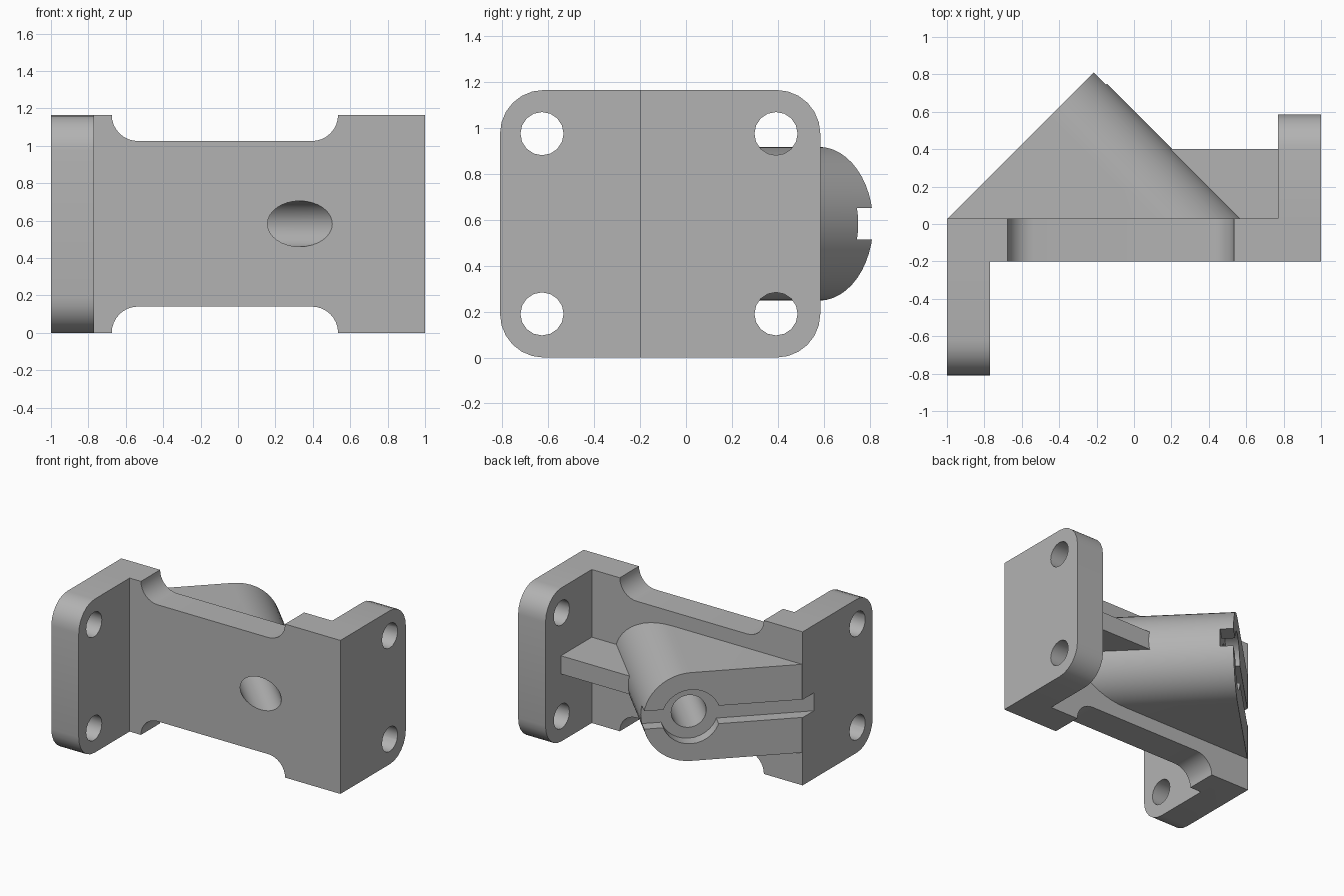
import bpy
import bmesh
from math import sin, cos, radians, sqrt
from mathutils import Vector, Matrix

cube = bpy.data.objects.get("Cube")
if cube:
    bpy.data.objects.remove(cube, do_unlink=True)

HEIGHT = 1.165
MID = HEIGHT / 2
THICK = 0.23
FRONT, BACK = -0.2, 0.03      # faces of the web plate
CORNER = 0.19                 # flange corner radius
BOSS_R = 0.335
RECESS = 0.092                # depth of the groove and counterbore

X, Y, Z = Vector((1, 0, 0)), Vector((0, 1, 0)), Vector((0, 0, 1))
ALONG = Vector((1, 1, 0)).normalized()     # along the slanted boss face
INWARD = Vector((1, -1, 0)).normalized()   # down the boss axis
BOSS_CENTRE = Vector((-0.447, 0.578, MID))

grey = bpy.data.materials.new("machined grey")
grey.use_nodes = True
grey.diffuse_color = (0.45, 0.45, 0.45, 1)
grey.node_tree.nodes["Principled BSDF"].inputs["Base Color"].default_value = grey.diffuse_color


def arc(cx, cy, r, start, end, steps):
    angles = [radians(start + (end - start) * i / steps) for i in range(steps + 1)]
    return [(cx + r * cos(a), cy + r * sin(a)) for a in angles]


def prism(name, points, origin, u, v, w, depth, clips=()):
    """Extrude a 2D outline along w; each clip (point, normal) trims the far side."""
    bm = bmesh.new()
    face = bm.faces.new([bm.verts.new(origin + u * a + v * b) for a, b in points])
    new = bmesh.ops.extrude_face_region(bm, geom=[face])["geom"]
    bmesh.ops.translate(bm, vec=w * depth,
                        verts=[g for g in new if isinstance(g, bmesh.types.BMVert)])
    for point, normal in clips:
        bmesh.ops.bisect_plane(bm, geom=bm.verts[:] + bm.edges[:] + bm.faces[:],
                               plane_co=point, plane_no=normal, clear_outer=True)
        bmesh.ops.holes_fill(bm, edges=[e for e in bm.edges if e.is_boundary])
    bmesh.ops.recalc_face_normals(bm, faces=bm.faces)
    mesh = bpy.data.meshes.new(name)
    bm.to_mesh(mesh)
    bm.free()
    mesh.materials.append(grey)
    obj = bpy.data.objects.new(name, mesh)
    bpy.context.collection.objects.link(obj)
    return obj


def rect(u0, u1, v0, v1):
    return [(u0, v0), (u1, v0), (u1, v1), (u0, v1)]


def circle(r, steps):
    return arc(0, 0, r, 0, 360, steps)[:-1]


def flange(name, x, root, tip):
    """Upright plate with two rounded corners at its tip."""
    s = 1 if tip > root else -1
    c = tip - s * CORNER
    rounded = (arc(0, CORNER, CORNER, -90, 0, 6)
               + arc(0, HEIGHT - CORNER, CORNER, 0, 90, 6))
    outline = [(root, 0)] + [(c + s * a, z) for a, z in rounded] + [(root, HEIGHT)]
    return prism(name, outline, X * x, Y, Z, X, THICK)


# Web plate with relieved top and bottom edges
lower = ([(-1, 0)] + arc(-0.535, 0, 0.14, 180, 90, 8)
         + arc(0.395, 0, 0.14, 90, 0, 8) + [(1, 0)])
upper = [(x, HEIGHT - z) for x, z in reversed(lower)]
body = prism("mounting_bracket", lower + upper, Y * FRONT, X, Z, Y, BACK - FRONT)

# Slanted boss, trimmed to sit inside the plate
boss_outline = arc(0, 0, BOSS_R, -90, 90, 24) + [(-0.95, BOSS_R), (-0.95, -BOSS_R)]
boss = prism("boss", boss_outline, BOSS_CENTRE, ALONG, Z, INWARD, 1.5,
             clips=[(Vector((0, -0.02, 0)), -Y), (Vector((-1, 0, 0)), -X)])

additions = [
    flange("front_flange", -1, BACK, -0.81),
    flange("back_flange", 1 - THICK, FRONT, 0.585),
    boss,
    prism("rib", rect(0.05, 0.85, -0.05, 0.4), Z * (MID - 0.069), X, Y, Z, 0.138),
]

# Groove, counterbore and bore in the boss face
start = BOSS_CENTRE - INWARD * 0.2
cutters = [
    prism("groove_cutter", rect(-1.2, 0.6, -0.068, 0.068), start, ALONG, Z, INWARD, 0.2 + RECESS),
    prism("counterbore_cutter", circle(0.205, 32), start, ALONG, Z, INWARD, 0.2 + RECESS),
    prism("bore_cutter", circle(0.1225, 32), start, ALONG, Z, INWARD, 2),
]

# Bolt holes, two in each flange
for x, y in ((-1, -0.627), (1 - THICK, 0.392)):
    for z in (CORNER, HEIGHT - CORNER):
        cutters.append(prism("bolt_hole_cutter", circle(0.094, 16),
                             Vector((x - 0.05, y, z)), Y, Z, X, THICK + 0.1))

# Fuse the parts, cut the openings, then discard the helpers
for operation, tools in (("UNION", additions), ("DIFFERENCE", cutters)):
    for tool in tools:
        tool.hide_render = True
        mod = body.modifiers.new(tool.name, "BOOLEAN")
        mod.operation = operation
        mod.solver = "EXACT"
        mod.object = tool

bpy.context.view_layer.update()
fused = bpy.data.meshes.new_from_object(body.evaluated_get(bpy.context.evaluated_depsgraph_get()))
body.modifiers.clear()
body.data = fused
for tool in additions + cutters:
    bpy.data.objects.remove(tool, do_unlink=True)

bm = bmesh.new()
bm.from_mesh(fused)
bmesh.ops.remove_doubles(bm, verts=bm.verts, dist=0.0001)
bm.to_mesh(fused)
bm.free()

bpy.ops.object.select_all(action="DESELECT")
body.select_set(True)
bpy.context.view_layer.objects.active = body
bpy.ops.object.shade_smooth_by_angle(angle=radians(30))
